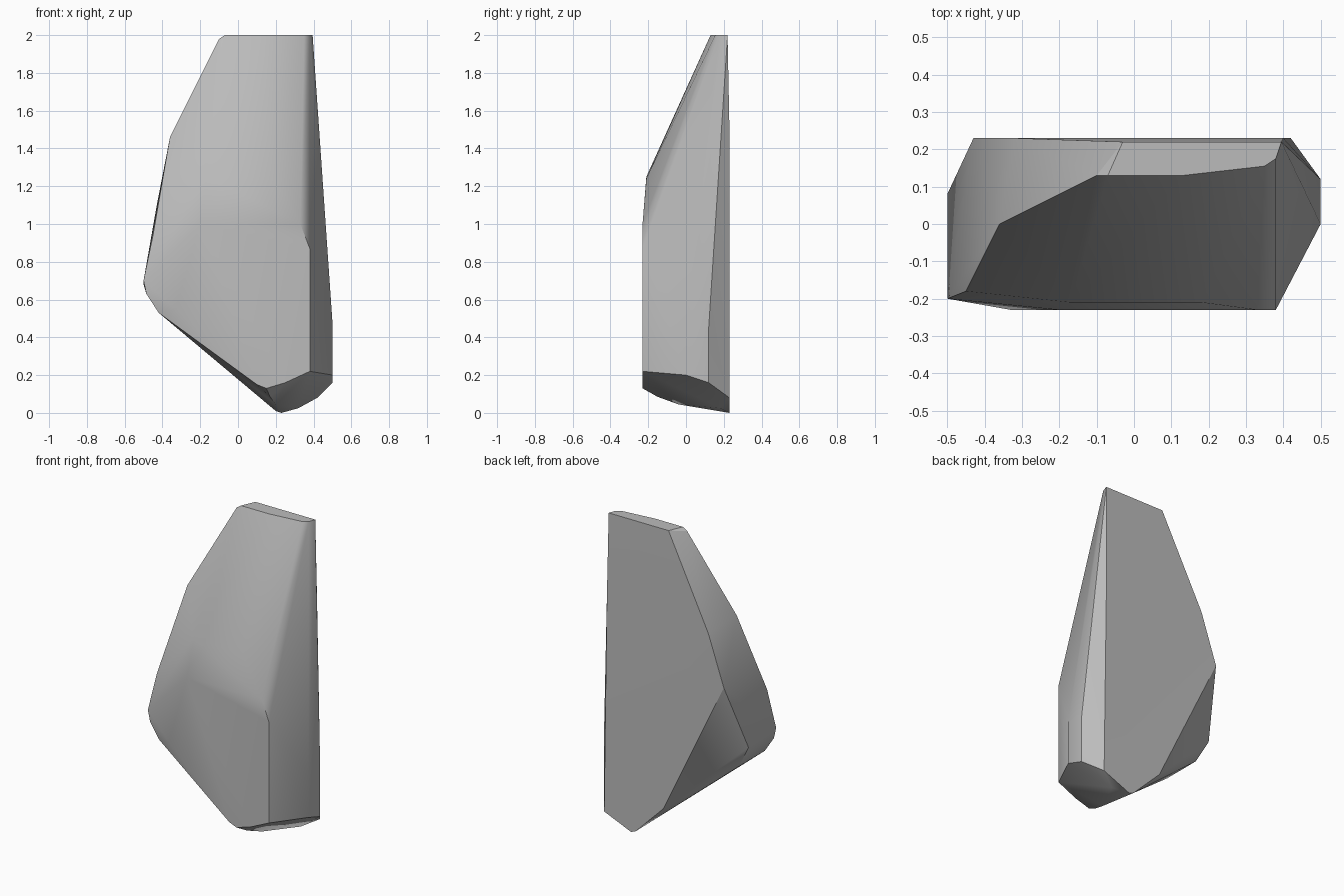
import bpy
import bmesh
import math

default_cube = bpy.data.objects.get("Cube")
if default_cube:
    bpy.data.objects.remove(default_cube, do_unlink=True)


def make_material(name, colour):
    material = bpy.data.materials.new(name)
    material.use_nodes = True
    material.diffuse_color = colour
    shader = material.node_tree.nodes["Principled BSDF"]
    shader.inputs["Base Color"].default_value = colour
    shader.inputs["Roughness"].default_value = 0.8
    return material


def upright_profile(depth, outline):
    """Place an (x, z) outline in an upright plane at one depth."""
    return [(x, depth, z) for x, z in outline]


def level_profile(height, outline):
    """Place an (x, y) outline in a level plane at one height."""
    return [(x, y, height) for x, y in outline]


def hull_stone(name, corners, material, sharp_angle):
    """Wrap the corner points in a chiselled convex skin."""
    bm = bmesh.new()
    for corner in corners:
        bm.verts.new(corner)
    bmesh.ops.convex_hull(bm, input=bm.verts[:])
    loose = [vert for vert in bm.verts if not vert.link_faces]
    bmesh.ops.delete(bm, geom=loose, context="VERTS")
    bmesh.ops.dissolve_limit(bm, angle_limit=math.radians(0.5),
                             verts=bm.verts[:], edges=bm.edges[:])
    bmesh.ops.recalc_face_normals(bm, faces=bm.faces[:])
    mesh = bpy.data.meshes.new(name)
    bm.to_mesh(mesh)
    bm.free()
    mesh.materials.append(material)
    stone = bpy.data.objects.new(name, mesh)
    bpy.context.collection.objects.link(stone)
    bpy.ops.object.select_all(action="DESELECT")
    stone.select_set(True)
    bpy.context.view_layer.objects.active = stone
    bpy.ops.object.shade_smooth_by_angle(angle=math.radians(sharp_angle))
    return stone


# Broad front facet and the sloping shoulder above it
front_facet = upright_profile(-0.23, [
    (0.38, 0.22), (0.38, 0.87), (0.33, 1.0), (-0.2, 1.0),
    (-0.33, 0.55), (0.1, 0.15), (0.15, 0.13), (0.25, 0.16)])
shoulder = upright_profile(-0.21, [(-0.17, 1.25), (0.18, 1.24)])

# Flat back, with its lower corner chipped away
back_facet = upright_profile(0.23, [
    (0.4, 1.5), (-0.32, 1.42), (-0.43, 1.1),
    (0.0, 0.21), (0.2, 0.01), (0.23, 0.0), (0.42, 0.08)])

# Slanted tip
tip = level_profile(2.0, [
    (0.395, 0.22), (-0.03, 0.22), (-0.07, 0.13), (0.13, 0.13),
    (0.35, 0.155), (0.38, 0.175)])
tip.append((-0.1, 0.13, 1.98))

# Bulging flank on the narrow side
left_flank = upright_profile(-0.2, [(-0.5, 0.7), (-0.485, 0.63), (-0.42, 0.53)])
left_flank += [(-0.5, 0.08, 0.68), (-0.42, 0.06, 0.53),
               (-0.36, 0.0, 1.46), (-0.45, -0.18, 0.94)]

# Straight flank and rounded foot
right_flank = [(0.5, y, z) for y, z in
               ((0.0, 0.2), (0.0, 0.48), (0.12, 0.16), (0.12, 0.45))]
foot = [(0.17, -0.15, 0.085), (0.2, -0.04, 0.045), (0.32, 0.18, 0.025)]

stone_grey = make_material("stone grey", (0.5, 0.5, 0.5, 1.0))
hull_stone("rock_shard",
           front_facet + shoulder + back_facet + tip
           + left_flank + right_flank + foot,
           stone_grey, 30)
